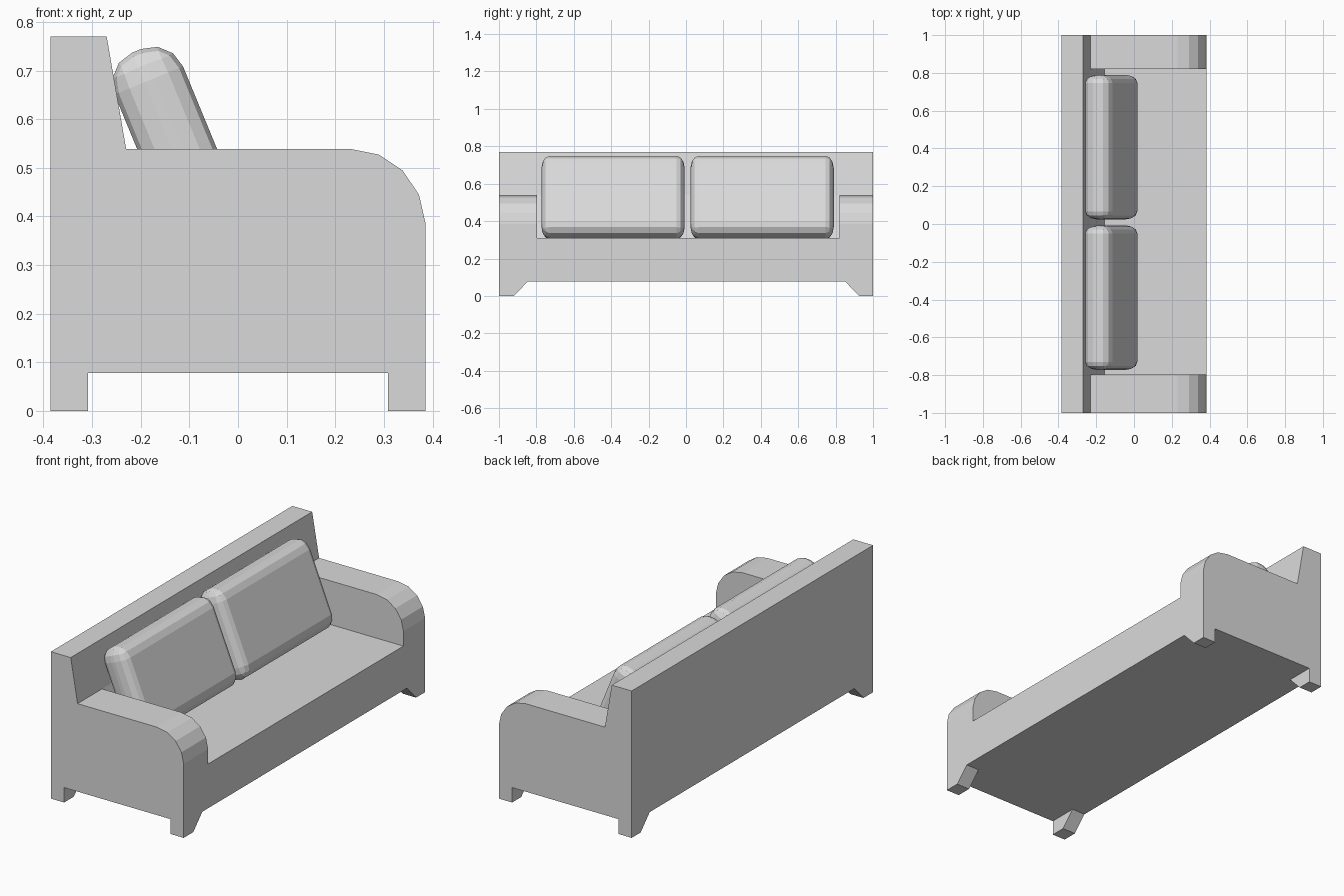
import bpy, bmesh, math
from mathutils import Vector

old = bpy.data.objects.get("Cube")
if old:
    bpy.data.objects.remove(old, do_unlink=True)

# Single upholstery colour
fabric = bpy.data.materials.new("light_grey_fabric")
fabric.use_nodes = True
grey = (0.7, 0.7, 0.7, 1)
fabric.diffuse_color = grey
for node in fabric.node_tree.nodes:
    if node.type == 'BSDF_PRINCIPLED':
        node.inputs["Base Color"].default_value = grey


def finish(name, bm):
    bmesh.ops.recalc_face_normals(bm, faces=bm.faces)
    mesh = bpy.data.meshes.new(name)
    bm.to_mesh(mesh)
    bm.free()
    mesh.materials.append(fabric)
    obj = bpy.data.objects.new(name, mesh)
    bpy.context.collection.objects.link(obj)
    return obj


def prism(name, outline, axis, start, end):
    """Extrude an outline of (horizontal, z) points along x or y."""
    bm = bmesh.new()
    if axis == 'y':
        verts = [bm.verts.new((h, start, z)) for h, z in outline]
        step = Vector((0, end - start, 0))
    else:
        verts = [bm.verts.new((start, h, z)) for h, z in outline]
        step = Vector((end - start, 0, 0))
    face = bm.faces.new(verts)
    moved = bmesh.ops.extrude_face_region(bm, geom=[face])["geom"]
    bmesh.ops.translate(bm, vec=step, verts=[g for g in moved if isinstance(g, bmesh.types.BMVert)])
    return finish(name, bm)


def carve(target, cutter):
    cutter.hide_render = True
    mod = target.modifiers.new("carve", 'BOOLEAN')
    mod.operation = 'DIFFERENCE'
    mod.solver = 'EXACT'
    mod.object = cutter
    bpy.context.view_layer.objects.active = target
    bpy.ops.object.modifier_apply(modifier=mod.name)
    bpy.data.objects.remove(cutter, do_unlink=True)


# Frame: side outline with legs, arm curve and sloping back
half = 0.385
outline = [(-half, 0), (-0.308, 0), (-0.308, 0.078), (0.308, 0.078), (0.308, 0), (half, 0),
           (half, 0.388), (0.372, 0.445), (0.338, 0.495), (0.29, 0.527), (0.23, 0.539),
           (-0.23, 0.539), (-0.27, 0.77), (-half, 0.77)]
frame = prism("sofa_frame", outline, 'y', -1, 1)

# Seat pocket between the arms
pocket = [(-0.23, 0.539), (-0.155, 0.31), (0.6, 0.31), (0.6, 0.9), (0.0, 0.9)]
carve(frame, prism("seat_pocket_cutter", pocket, 'y', -0.797, 0.82))

# Gap between the tapered legs
gap = [(-0.845, 0.078), (0.85, 0.078), (0.925, 0), (0.925, -0.1), (-0.92, -0.1), (-0.92, 0)]
carve(frame, prism("leg_gap_cutter", gap, 'x', -0.6, 0.6))


# Back cushions: rounded boxes leaning on the back
def cushion(name, y):
    radius, side_radius = 0.066, 0.043
    squash = side_radius / radius
    bm = bmesh.new()
    bmesh.ops.create_cube(bm, size=2)
    bmesh.ops.scale(bm, vec=(0.076, 0.383 / squash, 0.232), verts=bm.verts)
    bmesh.ops.bevel(bm, geom=bm.edges[:], offset=radius, offset_type='OFFSET',
                    segments=3, profile=0.5, affect='EDGES')
    bmesh.ops.scale(bm, vec=(1, squash, 1), verts=bm.verts)
    obj = finish(name, bm)
    obj.location = (-0.12, y, 0.526)
    obj.rotation_euler.y = math.radians(-22.4)


cushion("left_cushion", 0.407)
cushion("right_cushion", -0.39)
